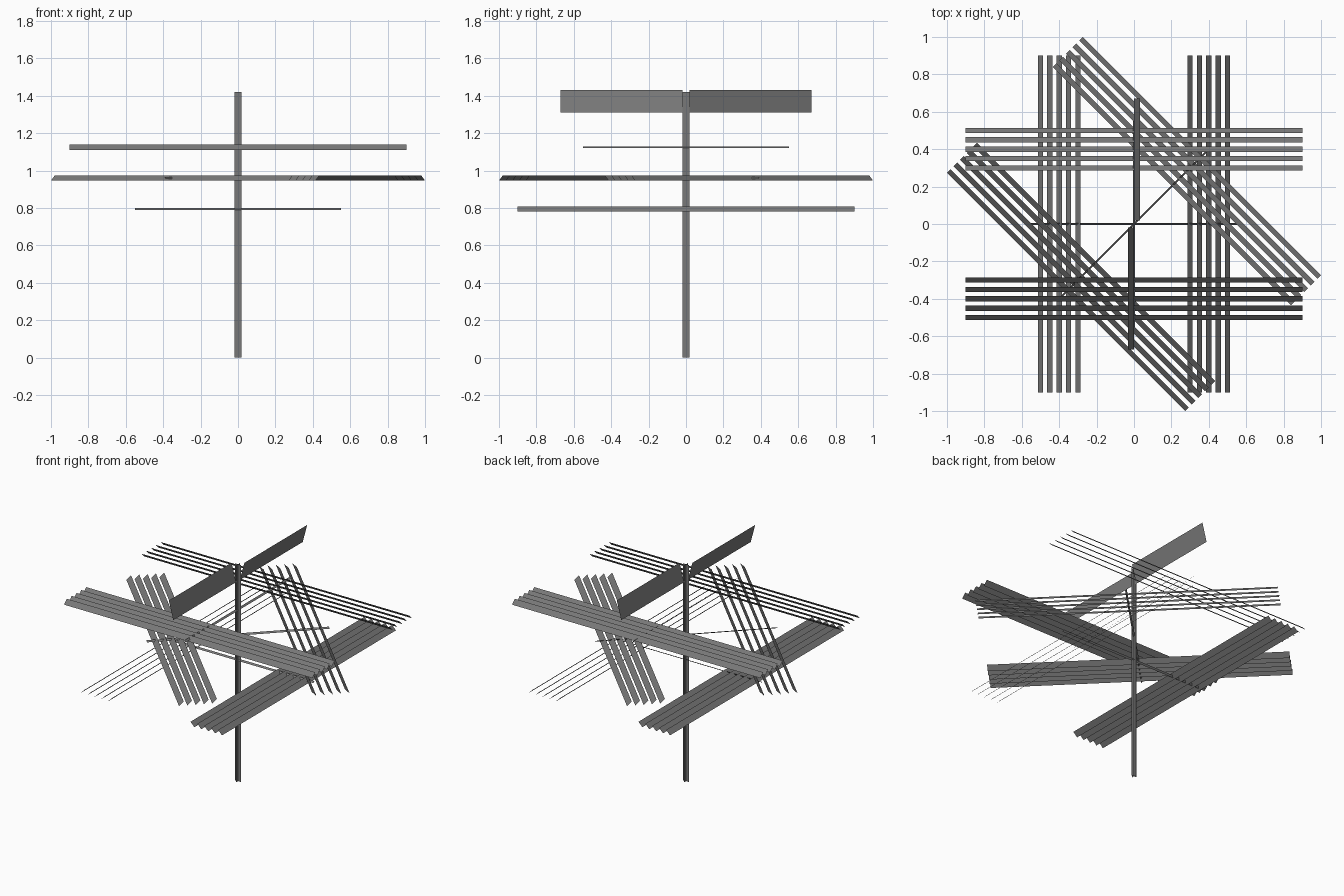
import bpy
from mathutils import Vector, Matrix

if "Cube" in bpy.data.objects:
    bpy.data.objects.remove(bpy.data.objects["Cube"])

grey = bpy.data.materials.new("dull grey metal")
grey.diffuse_color = (0.19, 0.19, 0.19, 1)
grey.use_nodes = True
grey.node_tree.nodes["Principled BSDF"].inputs["Base Color"].default_value = grey.diffuse_color


def sheets(name, strips, turn=0.0, z=0.0):
    """One object of flat strips, each (centre, half length vector, half width vector)."""
    verts, faces = [], []
    for c, a, b in strips:
        c, a, b = Vector(c), Vector(a), Vector(b)
        n = len(verts)
        verts += [c - a - b, c + a - b, c + a + b, c - a + b]
        faces.append((n, n + 1, n + 2, n + 3))
    mesh = bpy.data.meshes.new(name)
    mesh.from_pydata(verts, [], faces)
    mesh.transform(Matrix.Translation((0, 0, z)) @ Matrix.Rotation(turn, 4, "Z"))
    mesh.materials.append(grey)
    obj = bpy.data.objects.new(name, mesh)
    bpy.context.collection.objects.link(obj)
    return obj


QUARTER = 1.5707963
W = 0.0141   # half projected width of a slat, tilted 45 degrees
S = 0.005    # half projected width of an arm

# mast: two crossed upright sheets
sheets("mast", [((0, 0, 0.71), (0.02, 0, 0), (0, 0, 0.71)),
                ((0, 0, 0.71), (0, 0.02, 0), (0, 0, 0.71))])

# three tiers, each turned 45 degrees further, with an arm and two slat banks
for i, tier in enumerate(("lower", "middle", "upper")):
    z, turn = 0.795 + 0.165 * i, i * QUARTER / 2
    sheets(tier + "_arm", [((0, 0, 0), (0.55, 0, 0), (0, S, S))], turn, z)
    for side, label in ((1, "first"), (-1, "second")):
        bank = [((side * (0.3 + 0.05 * k), 0, 0), (0, side * 0.9, 0), (-side * W, 0, W))
                for k in range(5)]
        sheets(f"{tier}_{label}_slats", bank, turn, z)

# top paddles, leaning opposite ways
for side, label in ((-1, "front"), (1, "back")):
    sheets(label + "_paddle", [((side * 0.016, side * 0.345, 1.37),
                                (0, 0.325, 0), (side * 0.016, 0, 0.06))])
